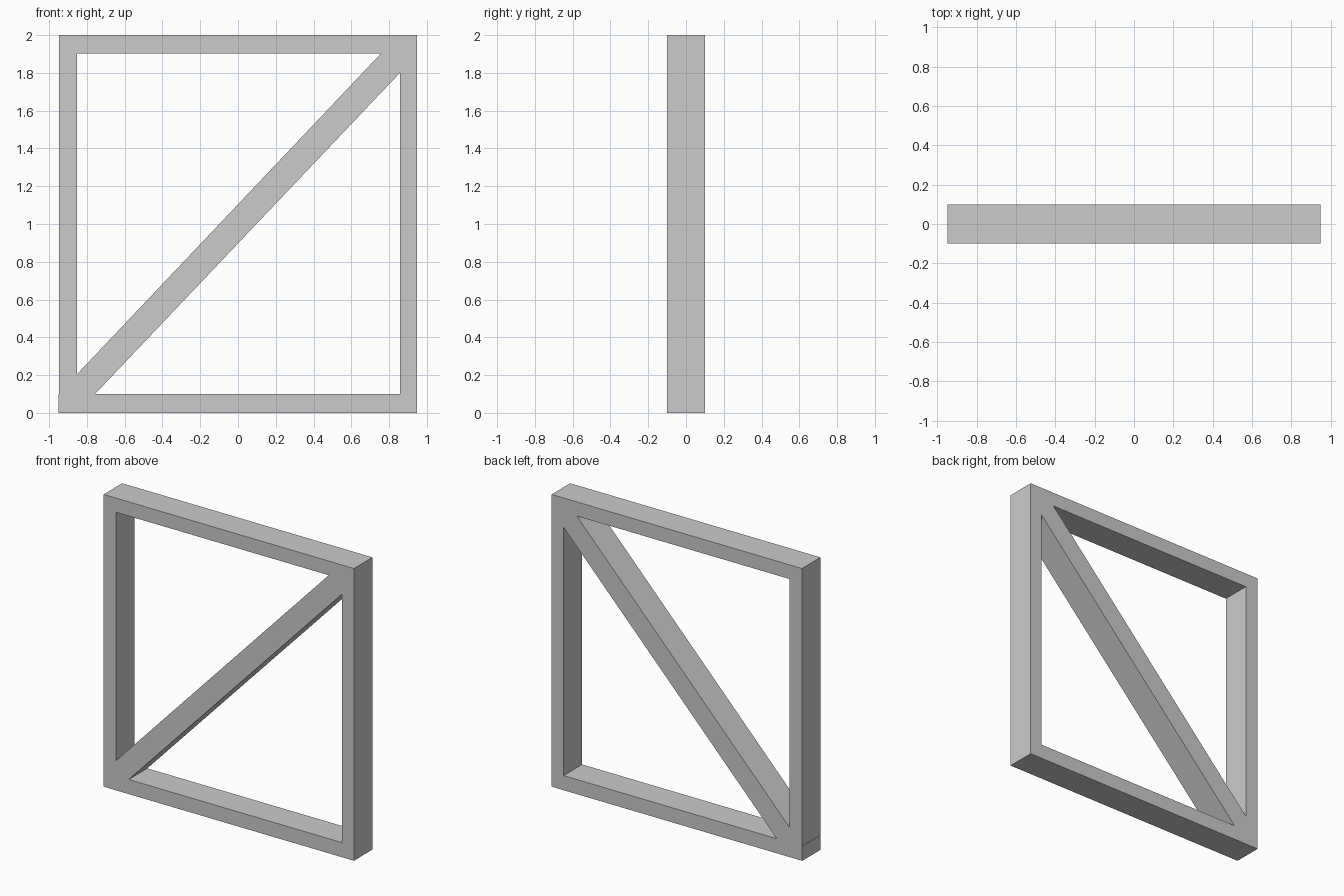
import bpy, bmesh

if "Cube" in bpy.data.objects:
    bpy.data.objects.remove(bpy.data.objects["Cube"])

HALF_DEPTH = 0.1


def prism(name, profile):
    """Extrude an (x, z) outline through the frame's depth."""
    bm = bmesh.new()
    face = bm.faces.new([bm.verts.new((x, -HALF_DEPTH, z)) for x, z in profile])
    ext = bmesh.ops.extrude_face_region(bm, geom=[face])
    verts = [g for g in ext["geom"] if isinstance(g, bmesh.types.BMVert)]
    bmesh.ops.translate(bm, verts=verts, vec=(0, 2 * HALF_DEPTH, 0))
    bmesh.ops.recalc_face_normals(bm, faces=bm.faces)
    mesh = bpy.data.meshes.new(name)
    bm.to_mesh(mesh)
    bm.free()
    obj = bpy.data.objects.new(name, mesh)
    bpy.context.collection.objects.link(obj)
    return obj


def beam(name, x0, x1, z0, z1):
    return prism(name, [(x0, z0), (x1, z0), (x1, z1), (x0, z1)])


# Inner edges of the frame opening
L, R, B, T = -0.852, 0.857, 0.1, 1.903

# Outer frame; the bottom rail sits a hair proud on the left
beam("bottom_rail", -0.95, 0.948, 0, B)
beam("left_post", -0.948, L, B, T)
beam("right_post", R, 0.948, B, T)
beam("top_rail", -0.948, 0.948, T, 2)

# Diagonal brace, trimmed to fit both corners
prism("diagonal_brace", [(L, B), (-0.757, B), (R, 1.8),
                         (R, T), (0.757, T), (L, 0.205)])
